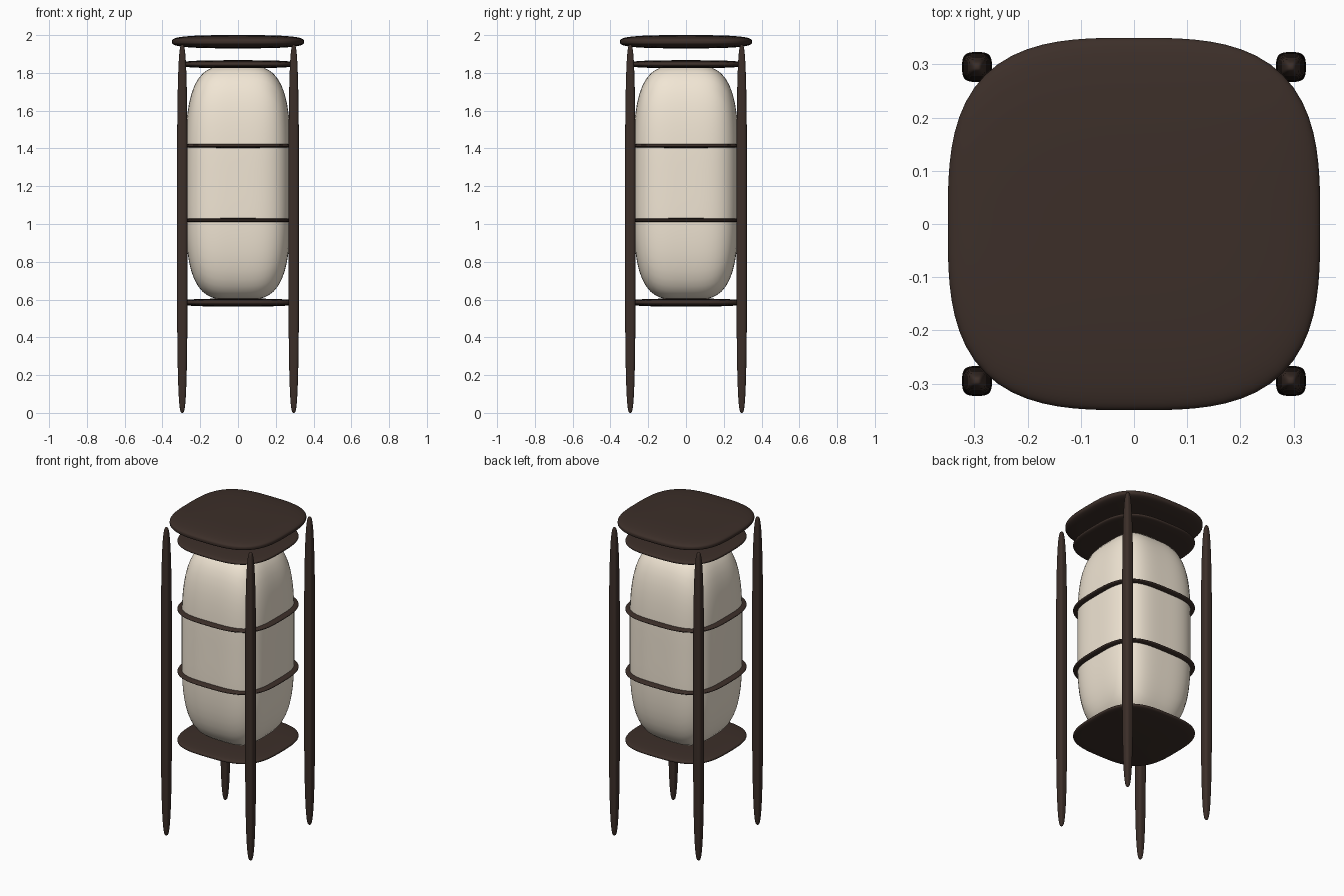
import bpy, bmesh, math

if "Cube" in bpy.data.objects:
    bpy.data.objects.remove(bpy.data.objects["Cube"])


def material(name, rgb):
    m = bpy.data.materials.new(name)
    m.diffuse_color = (*rgb, 1)
    m.use_nodes = True
    m.node_tree.nodes["Principled BSDF"].inputs["Base Color"].default_value = m.diffuse_color
    return m


wood = material("dark_wood", (0.045, 0.028, 0.022))
paper = material("cream_paper", (0.88, 0.79, 0.66))


def soft_box(name, centre, half, n, mat, cuts=19):
    """Rounded box: gridded cube pulled onto a superellipsoid of exponent n."""
    bm = bmesh.new()
    bmesh.ops.create_cube(bm, size=2)
    bmesh.ops.subdivide_edges(bm, edges=bm.edges[:], cuts=cuts, use_grid_fill=True)
    for v in bm.verts:
        p = [math.tan(c * math.pi / 4) for c in v.co]
        r = sum(abs(c) ** n for c in p) ** (1 / n)
        v.co = [c / r * h for c, h in zip(p, half)]
    mesh = bpy.data.meshes.new(name)
    bm.to_mesh(mesh)
    bm.free()
    mesh.materials.append(mat)
    mesh.shade_smooth()
    ob = bpy.data.objects.new(name, mesh)
    ob.location = centre
    bpy.context.collection.objects.link(ob)
    return ob


# Lamp shade
soft_box("shade", (0, 0, 1.219), (0.28, 0.28, 0.622), 3.6, paper)

# Horizontal plates and bands: name, z centre, half width, half thickness
for name, z, r, t in (("top_plate", 1.965, 0.35, 0.035),
                      ("upper_plate", 1.846, 0.31, 0.021),
                      ("upper_band", 1.414, 0.31, 0.016),
                      ("lower_band", 1.02, 0.31, 0.016),
                      ("bottom_plate", 0.584, 0.31, 0.021)):
    soft_box(name, (0, 0, z), (r, r, t), 3.1, wood)

# Four tapered legs
for side, x in (("left", -0.295), ("right", 0.295)):
    for end, y in (("front", -0.295), ("back", 0.295)):
        soft_box(f"{end}_{side}_leg", (x, y, 0.975), (0.028, 0.028, 0.975), 3.3, wood)
